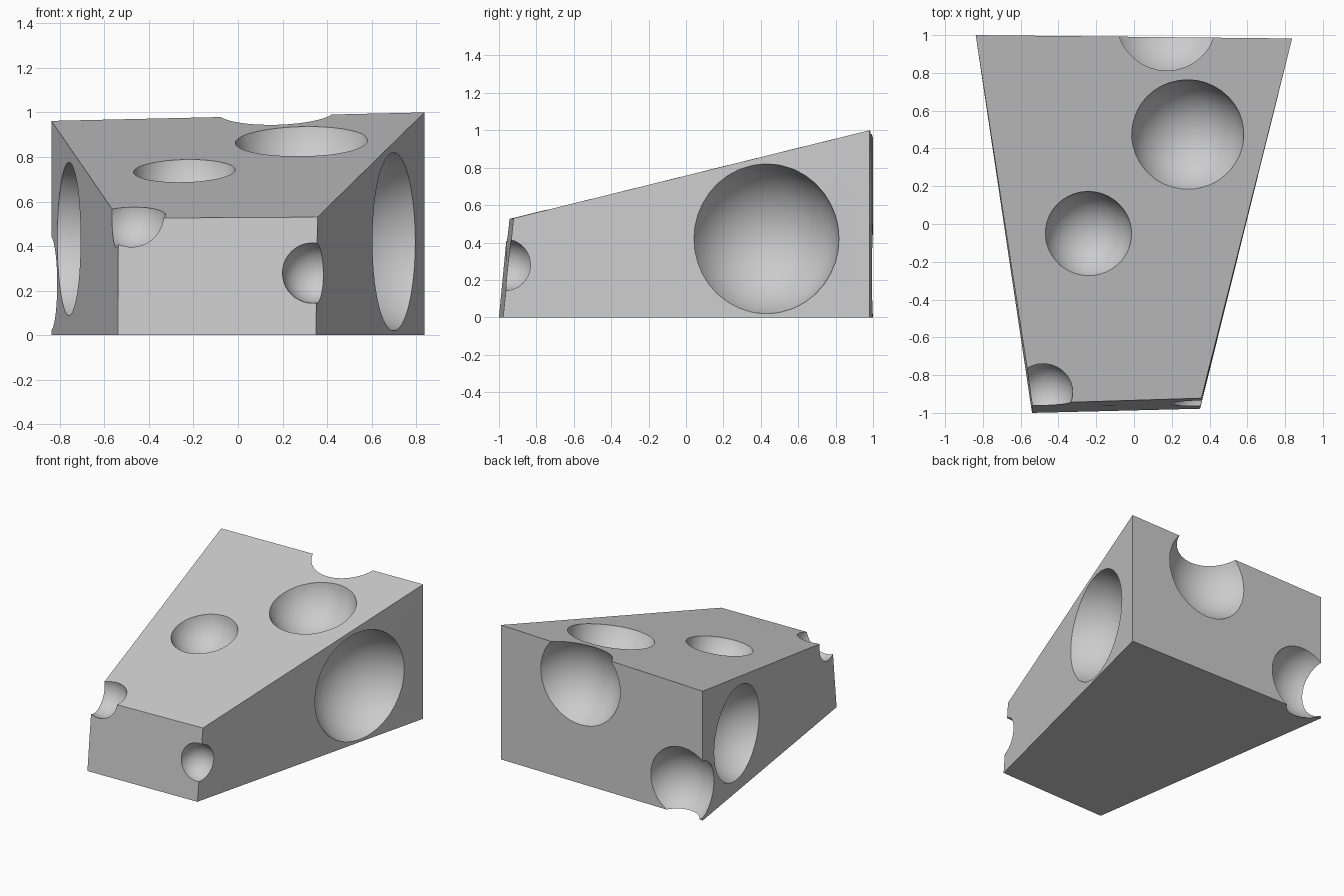
import bpy, bmesh
from math import radians
from mathutils import Matrix

if "Cube" in bpy.data.objects:
    bpy.data.objects.remove(bpy.data.objects["Cube"])


def make_object(name, bm):
    mesh = bpy.data.meshes.new(name)
    bmesh.ops.recalc_face_normals(bm, faces=bm.faces)
    bm.to_mesh(mesh)
    bm.free()
    obj = bpy.data.objects.new(name, mesh)
    bpy.context.collection.objects.link(obj)
    return obj


# Wedge body: bottom and top outlines, front left going anticlockwise
bottom = [(-0.54, -1.0, 0), (0.35, -0.978, 0), (0.837, 0.982, 0), (-0.838, 1.0, 0)]
top = [(-0.537, -0.95, 0.525), (0.357, -0.922, 0.53), (0.837, 0.982, 1.0), (-0.838, 1.0, 0.962)]
bm = bmesh.new()
lo = [bm.verts.new(p) for p in bottom]
hi = [bm.verts.new(p) for p in top]
bm.faces.new(lo[::-1])
bm.faces.new(hi)
for i in range(4):
    j = (i + 1) % 4
    bm.faces.new((lo[i], lo[j], hi[j], hi[i]))
wedge = make_object("cheese_wedge", bm)

# Round holes: centre and radius
holes = [
    ((0.805, 0.404, 0.42), 0.415),     # right side
    ((-0.852, 0.474, 0.432), 0.357),   # left side
    ((0.283, 0.455, 0.953), 0.31),     # top, rear
    ((-0.2425, -0.063, 0.793), 0.236), # top, middle
    ((0.178, 1.12, 0.768), 0.356),     # back top edge
    ((-0.673, 1.069, 0.23), 0.277),    # back left edge
    ((-0.48, -0.89, 0.535), 0.156),    # front left top corner
    ((0.336, -0.96, 0.28), 0.137),     # front right edge
]
bm = bmesh.new()
for centre, radius in holes:
    bmesh.ops.create_uvsphere(bm, u_segments=40, v_segments=20, radius=radius,
                              matrix=Matrix.Translation(centre))
cutter = make_object("hole_cutter", bm)
cutter.hide_render = True

# Carve the holes, then smooth them while keeping the rims sharp
mod = wedge.modifiers.new("holes", 'BOOLEAN')
mod.operation = 'DIFFERENCE'
mod.solver = 'EXACT'
mod.object = cutter
bpy.ops.object.select_all(action='DESELECT')
wedge.select_set(True)
bpy.context.view_layer.objects.active = wedge
bpy.ops.object.modifier_apply(modifier=mod.name)
bpy.data.objects.remove(cutter)
bpy.ops.object.shade_smooth_by_angle(angle=radians(30))
